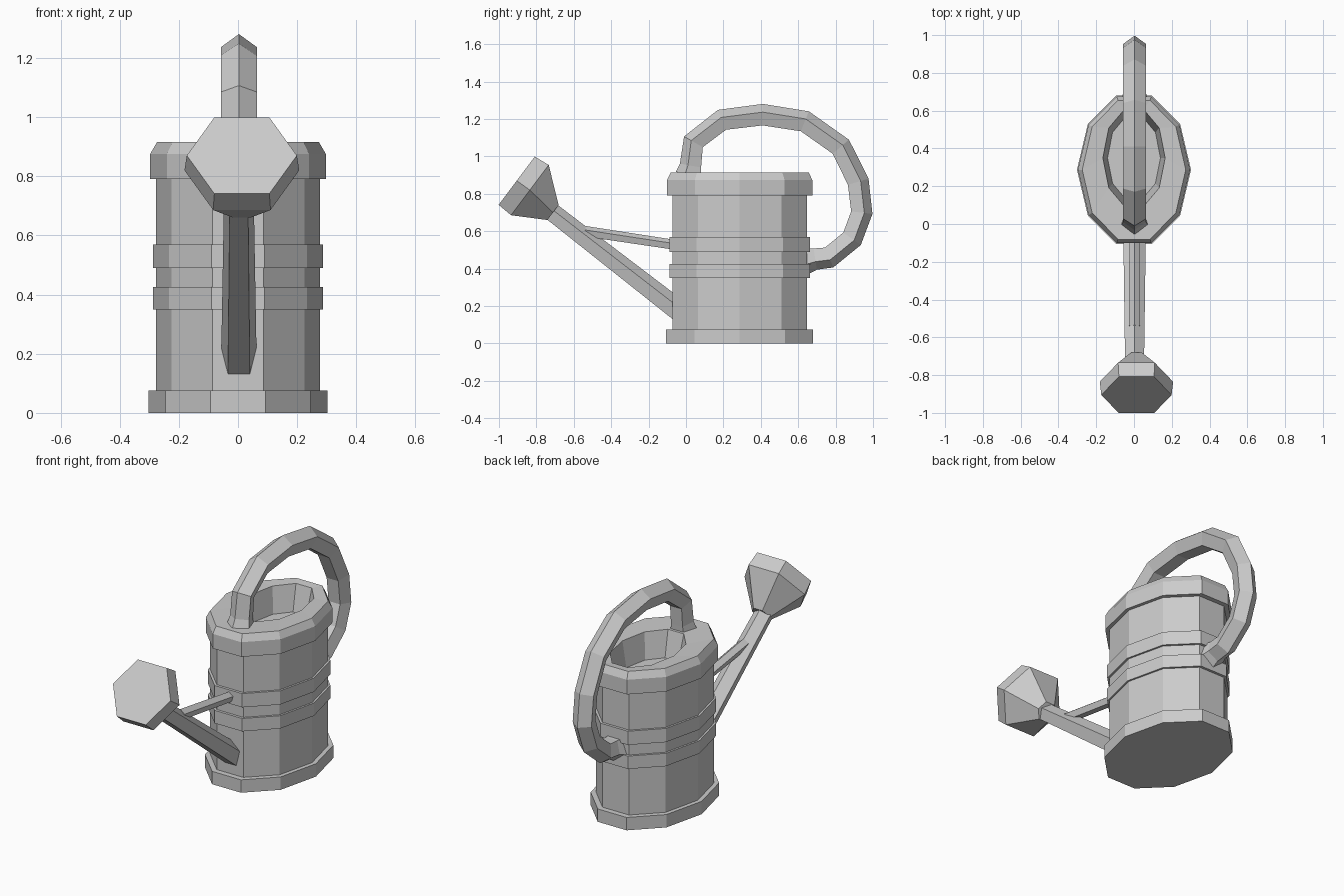
import bpy
import math
from mathutils import Vector

if "Cube" in bpy.data.objects:
    bpy.data.objects.remove(bpy.data.objects["Cube"])


def skin(name, rings, cap_start=True, cap_end=True):
    """Join equal-sized rings of points into a closed flat-shaded mesh."""
    n = len(rings[0])
    verts = [p for ring in rings for p in ring]
    faces = []
    for k in range(len(rings) - 1):
        for i in range(n):
            j = (i + 1) % n
            faces.append((k*n + i, k*n + j, (k + 1)*n + j, (k + 1)*n + i))
    if cap_start:
        faces.append(tuple(reversed(range(n))))
    if cap_end:
        faces.append(tuple(range(len(verts) - n, len(verts))))
    mesh = bpy.data.meshes.new(name)
    mesh.from_pydata(verts, [], faces)
    mesh.update()
    obj = bpy.data.objects.new(name, mesh)
    bpy.context.collection.objects.link(obj)
    # consistent outward normals
    import bmesh
    bm = bmesh.new()
    bm.from_mesh(mesh)
    bmesh.ops.recalc_face_normals(bm, faces=bm.faces)
    bm.to_mesh(mesh)
    bm.free()
    return obj


def oval(rx, ry, z, cy=0.287, n=10):
    return [Vector((rx*math.cos(math.tau*i/n), cy + ry*math.sin(math.tau*i/n), z))
            for i in range(n)]


def section(center, tangent, r, n, start, cx):
    """Regular polygon across a path lying in the y-z plane."""
    t = Vector((0, *tangent)).normalized()
    up = Vector((0, -t.z, t.y))
    c = Vector((cx, *center))
    return [c + r*(math.cos(a)*up + math.sin(a)*Vector((1, 0, 0)))
            for a in (start + math.tau*i/n for i in range(n))]


def tube(name, path, radii, cx=0.003):
    """Five-sided tube with its ridge on the outer side of the path."""
    pts = [Vector(p) for p in path]
    rings = []
    for i, p in enumerate(pts):
        a = (p - pts[i - 1]).normalized() if i else Vector((0, 0))
        b = (pts[i + 1] - p).normalized() if i < len(pts) - 1 else Vector((0, 0))
        rings.append(section(p, a + b, radii[i], 5, 0, cx))
    return skin(name, rings)


# Can body: base hoop, two raised bands, rim, and the recessed filling hole
W, B, H = (0.277, 0.379), (0.288, 0.395), (0.302, 0.413)
profile = [(H, 0), (H, 0.075), (W, 0.075), (W, 0.35), (B, 0.35), (B, 0.425),
           (W, 0.425), (W, 0.49), (B, 0.49), (B, 0.57), (W, 0.57), (W, 0.79),
           ((0.297, 0.408), 0.79), ((0.297, 0.408), 0.875), ((0.274, 0.387), 0.915)]
rings = [oval(rx, ry, z) for (rx, ry), z in profile]
rings += [oval(0.165, 0.27, 0.91, 0.35), oval(0.14, 0.23, 0.76, 0.35)]
skin("can_body", rings)

# Arched carrying handle, flared where it meets the can
arch = [(0.018, 0.90), (0.03, 0.95), (0.045, 1.075), (0.195, 1.19), (0.41, 1.217),
        (0.633, 1.182), (0.823, 1.048), (0.915, 0.863), (0.934, 0.70),
        (0.883, 0.563), (0.763, 0.465), (0.69, 0.457), (0.64, 0.447)]
tube("handle", arch, [0.075] + [0.0635]*11 + [0.078])

# Spout and its brace
tube("spout", [(-0.73, 0.707), (-0.04, 0.17)], [0.053, 0.063])
tube("spout_brace", [(-0.54, 0.597), (-0.05, 0.523)], [0.031, 0.029])

# Six-sided sprinkler rose
axis = (0.80, -0.60)
skin("sprinkler_rose", [section(c, axis, r, 6, math.radians(30), 0.013)
                        for c, r in [((-0.905, 0.87), 0.186),
                                     ((-0.835, 0.82), 0.194),
                                     ((-0.711, 0.70), 0.058)]])
